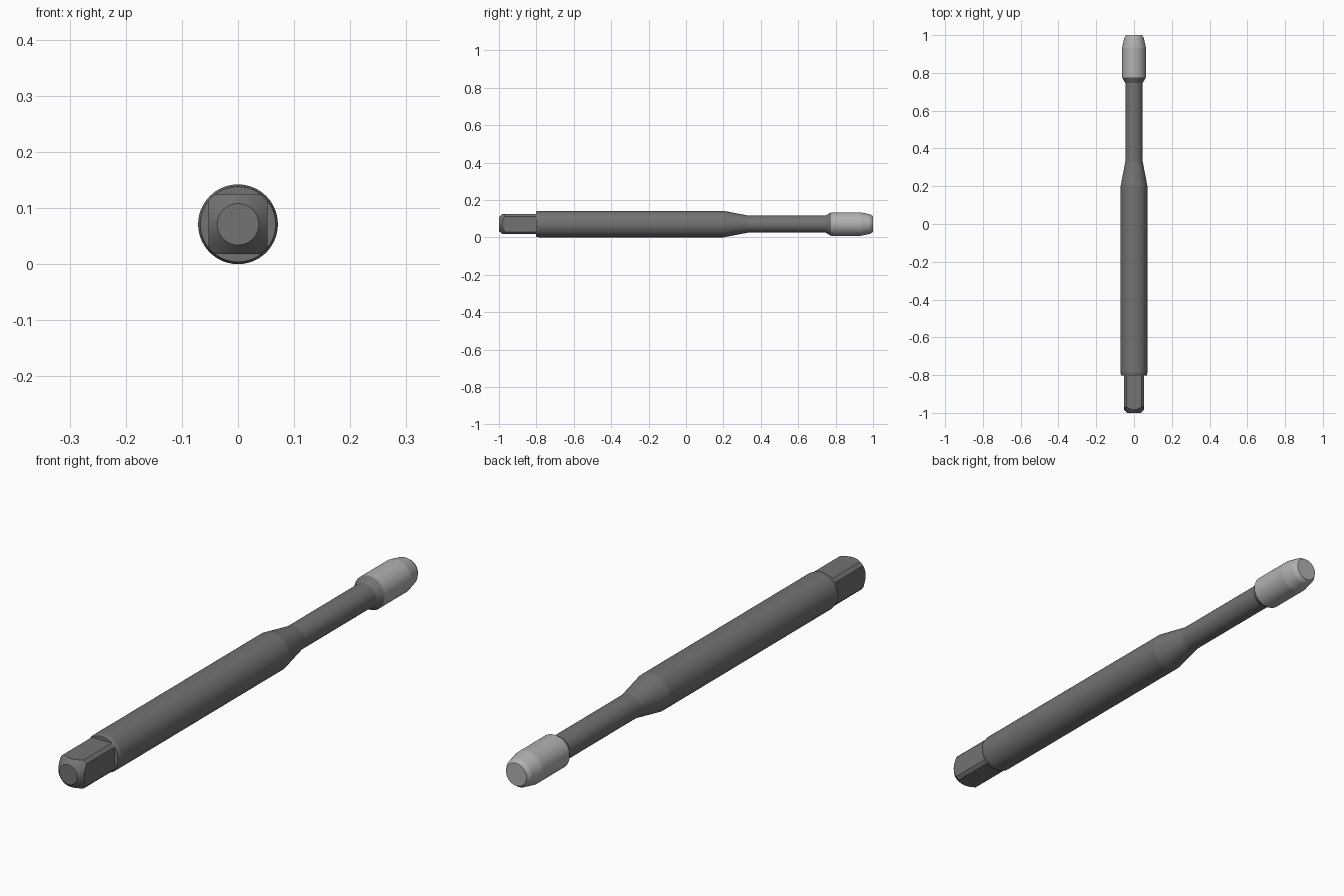
import bpy, bmesh
from math import cos, sin, pi

if "Cube" in bpy.data.objects:
    bpy.data.objects.remove(bpy.data.objects["Cube"])

SEG = 96
ZC = 0.071      # height of the tool axis
FLAT = 0.053    # half width of the square drive


def material(name, value):
    m = bpy.data.materials.new(name)
    m.diffuse_color = (value, value, value, 1)
    m.use_nodes = True
    m.node_tree.nodes["Principled BSDF"].inputs["Base Color"].default_value = m.diffuse_color
    return m


def turned(name, profile, mat, square=None):
    """Revolve (y, radius) points about the long axis, optionally milling four flats."""
    bm = bmesh.new()
    rings = [[bm.verts.new((r * cos(2 * pi * i / SEG), y, r * sin(2 * pi * i / SEG)))
              for i in range(SEG)] for y, r in profile]
    for a, b in zip(rings, rings[1:]):
        for i in range(SEG):
            j = (i + 1) % SEG
            bm.faces.new((a[i], a[j], b[j], b[i]))
    bm.faces.new(rings[0])
    bm.faces.new(rings[-1])
    if square:
        for n in ((1, 0, 0), (-1, 0, 0), (0, 0, 1), (0, 0, -1)):
            cut = bmesh.ops.bisect_plane(
                bm, geom=bm.verts[:] + bm.edges[:] + bm.faces[:], dist=1e-6,
                plane_co=[square * c for c in n], plane_no=n, clear_outer=True)
            edges = [e for e in cut["geom_cut"] if isinstance(e, bmesh.types.BMEdge)]
            bmesh.ops.holes_fill(bm, edges=edges, sides=0)
    bmesh.ops.recalc_face_normals(bm, faces=bm.faces[:])
    mesh = bpy.data.meshes.new(name)
    bm.to_mesh(mesh)
    bm.free()
    mesh.materials.append(mat)
    obj = bpy.data.objects.new(name, mesh)
    obj.location.z = ZC
    bpy.context.collection.objects.link(obj)
    bpy.ops.object.select_all(action='DESELECT')
    obj.select_set(True)
    bpy.context.view_layer.objects.active = obj
    bpy.ops.object.shade_smooth_by_angle(angle=0.14)
    return obj


dark = material("dark_steel", 0.17)
light = material("light_steel", 0.44)

# square drive with chamfered end
turned("square_drive", [(-1, 0.037), (-0.968, 0.067), (-0.795, 0.067)], dark, FLAT)

# shank, taper, slim neck and flare
turned("shank", [(-0.803, 0.067), (-0.787, 0.071), (0.2, 0.071), (0.33, 0.046),
                 (0.747, 0.046), (0.775, 0.0625)], dark)

# cutting head with tapered lead
turned("cutting_head", [(0.775, 0.0625), (0.935, 0.0625), (0.985, 0.052), (1.0, 0.042)], light)
